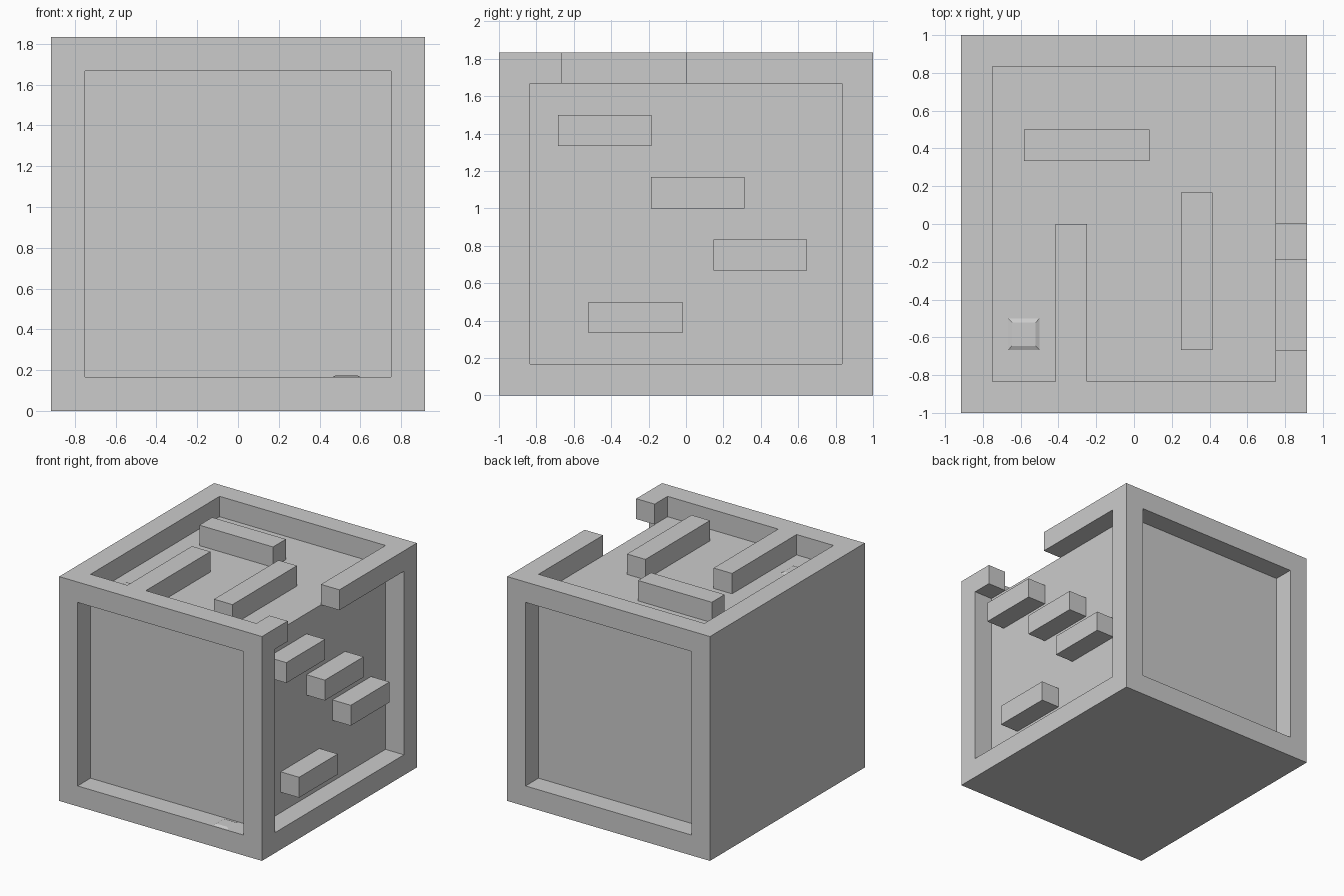
import bpy, bmesh

if "Cube" in bpy.data.objects:
    bpy.data.objects.remove(bpy.data.objects["Cube"])

U = 1 / 6                      # frame thickness, the model's grid unit
W, D, H = 5.5 * U, 1.0, 11 * U  # half width, half depth, full height
XI, YI, ZI = 4.5 * U, 5 * U, 10 * U  # inner recess limits


def prism(name, points, axis, lo, hi):
    """Extrude a 2D outline along an axis from lo to hi."""
    place = {'x': lambda a, b, c: (c, a, b),
             'y': lambda a, b, c: (a, c, b),
             'z': lambda a, b, c: (a, b, c)}[axis]
    bm = bmesh.new()
    rings = [[bm.verts.new(place(a, b, c)) for a, b in points] for c in (lo, hi)]
    n = len(points)
    bm.faces.new(rings[0])
    bm.faces.new(rings[1])
    for i in range(n):
        j = (i + 1) % n
        bm.faces.new((rings[0][i], rings[0][j], rings[1][j], rings[1][i]))
    bmesh.ops.recalc_face_normals(bm, faces=bm.faces)
    mesh = bpy.data.meshes.new(name)
    bm.to_mesh(mesh)
    bm.free()
    obj = bpy.data.objects.new(name, mesh)
    bpy.context.collection.objects.link(obj)
    return obj


def rect(a0, a1, b0, b1):
    return [(a0, b0), (a1, b0), (a1, b1), (a0, b1)]


def carve(target, cutter):
    cutter.hide_render = True
    cutter.hide_set(True)
    mod = target.modifiers.new(cutter.name, 'BOOLEAN')
    mod.operation = 'DIFFERENCE'
    mod.solver = 'EXACT'
    mod.object = cutter


def button(name, x, y, z, size, height, slope=0.02):
    """Low square button with sloping sides."""
    h = size / 2
    obj = prism(name, rect(-h, h, -h, h), 'z', 0, height)
    for v in obj.data.vertices:
        if v.co.z > height / 2:
            v.co.x *= (h - slope) / h
            v.co.y *= (h - slope) / h
    obj.location = (x, y, z)


# Solid block; left side and underside stay flat
body = prism("maze_box", rect(-W, W, -D, D), 'z', 0, H)

# Top recess, leaving a wall that runs in from the front rim
top_outline = [(-XI, -YI), (-2.5 * U, -YI), (-2.5 * U, 0), (-1.5 * U, 0),
               (-1.5 * U, -YI), (XI, -YI), (XI, YI), (-XI, YI)]
carve(body, prism("top_recess_cutter", top_outline, 'z', ZI, H + 0.2))

# Right recess, with a gap broken through the upper rim
right_outline = [(-YI, U), (YI, U), (YI, ZI), (0, ZI), (0, H + 0.2),
                 (-4 * U, H + 0.2), (-4 * U, ZI), (-YI, ZI)]
carve(body, prism("right_recess_cutter", right_outline, 'x', XI, W + 0.2))

# Front and back recesses
for name, lo, hi in (("front", -D - 0.2, -YI), ("back", YI, D + 0.2)):
    carve(body, prism(name + "_recess_cutter", rect(-XI, XI, U, ZI), 'y', lo, hi))

# Free-standing walls on the top
prism("top_wall_cross", rect(-3.5 * U, 0.5 * U, 2 * U, 3 * U), 'z', ZI, H)
prism("top_wall_long", rect(1.5 * U, 2.5 * U, -4 * U, U), 'z', ZI, H)

# Stepping ledges on the right side
for i, (y, z) in enumerate([(-0.685, 8), (-0.187, 6), (0.147, 4), (-0.52, 2)]):
    prism(f"side_ledge_{i + 1}", rect(y, y + 3 * U, z * U, (z + 1) * U), 'x', XI, W)

# Low buttons on the top floor and on the front sill
button("top_button", -3.5 * U, -3.5 * U, ZI, 0.165, 0.01)
button("front_button", 0.532, -5.5 * U, U, 0.14, 0.009)
